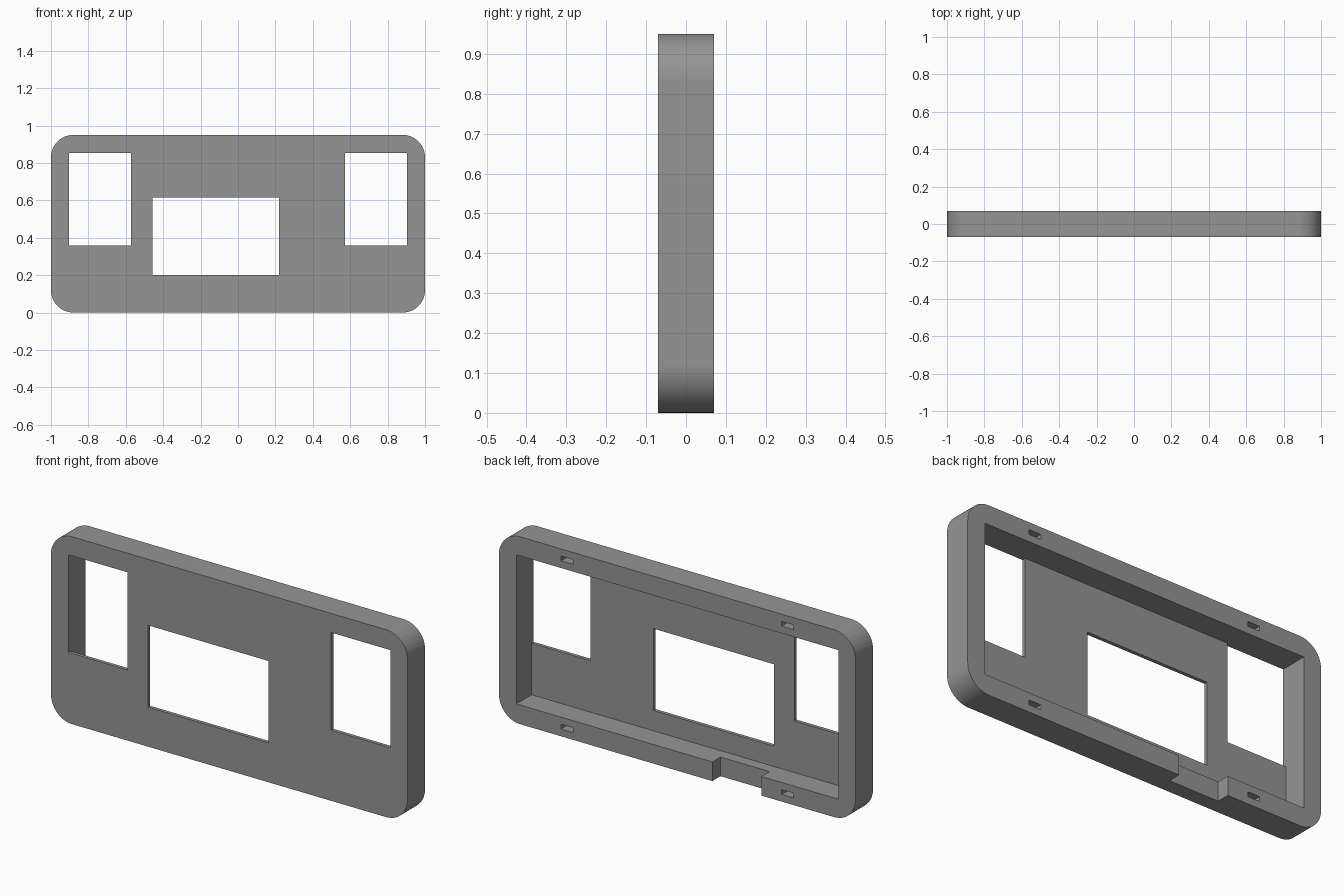
import bpy
import bmesh

default = bpy.data.objects.get("Cube")
if default:
    bpy.data.objects.remove(default, do_unlink=True)

WIDTH, DEPTH, HEIGHT = 2.0, 0.14, 0.95
WALL = 0.097
PLATE = 0.018
FRONT, BACK = -DEPTH / 2, DEPTH / 2
INNER_X = WIDTH / 2 - WALL
INNER_TOP = HEIGHT - WALL

grey = bpy.data.materials.new("mid_grey")
grey.use_nodes = True
colour = (0.3, 0.3, 0.3, 1)
grey.diffuse_color = colour
grey.node_tree.nodes["Principled BSDF"].inputs["Base Color"].default_value = colour


def box(name, xs, ys, zs, radius=0):
    """Box between limits; radius rounds the edges that run front to back."""
    bm = bmesh.new()
    bmesh.ops.create_cube(bm, size=1)
    for v in bm.verts:
        for axis, (low, high) in enumerate((xs, ys, zs)):
            v.co[axis] = high if v.co[axis] > 0 else low
    if radius:
        edges = [e for e in bm.edges
                 if abs(e.verts[0].co.y - e.verts[1].co.y) > DEPTH / 2]
        bmesh.ops.bevel(bm, geom=edges, offset=radius, segments=14,
                        profile=0.5, affect='EDGES')
    bmesh.ops.recalc_face_normals(bm, faces=bm.faces)
    mesh = bpy.data.meshes.new(name)
    bm.to_mesh(mesh)
    bm.free()
    mesh.materials.append(grey)
    obj = bpy.data.objects.new(name, mesh)
    bpy.context.collection.objects.link(obj)
    return obj


# Rounded shell
shell = box("front_bezel", (-WIDTH / 2, WIDTH / 2), (FRONT, BACK), (0, HEIGHT), 0.12)
through = (FRONT - 0.1, BACK + 0.1)

# Open back cavity and centre screen window
cutters = [
    box("cavity_cutter", (-INNER_X, INNER_X), (FRONT + PLATE, BACK + 0.1),
        (WALL, INNER_TOP)),
    box("screen_cutter", (-0.457, 0.219), through, (0.2, 0.615)),
]

# Side windows, flush with the cavity walls
for side, xs in (("right", (-INNER_X, -0.572)), ("left", (0.572, INNER_X))):
    cutters.append(box(side + "_window_cutter", xs, through, (0.358, INNER_TOP)))

# Cable notch in the back half of the bottom wall
cutters.append(box("notch_cutter", (-0.472, -0.197), (0.005, BACK + 0.1),
                   (-0.1, WALL + 0.03)))

# Four small fastening slots in the back rim
for x in (-0.619, 0.619):
    for z in (WALL / 2, HEIGHT - WALL / 2):
        cutters.append(box("slot_cutter", (x - 0.033, x + 0.033),
                           (BACK - 0.05, BACK + 0.1), (z - 0.012, z + 0.012)))

bpy.ops.object.select_all(action='DESELECT')
bpy.context.view_layer.objects.active = shell
shell.select_set(True)
for cutter in cutters:
    cutter.hide_render = True
    cut = shell.modifiers.new(cutter.name, 'BOOLEAN')
    cut.operation = 'DIFFERENCE'
    cut.solver = 'EXACT'
    cut.object = cutter
    bpy.ops.object.modifier_apply(modifier=cut.name)
    bpy.data.objects.remove(cutter, do_unlink=True)

# Smooth corners, crisp edges
bpy.ops.object.shade_smooth_by_angle(angle=0.5)
